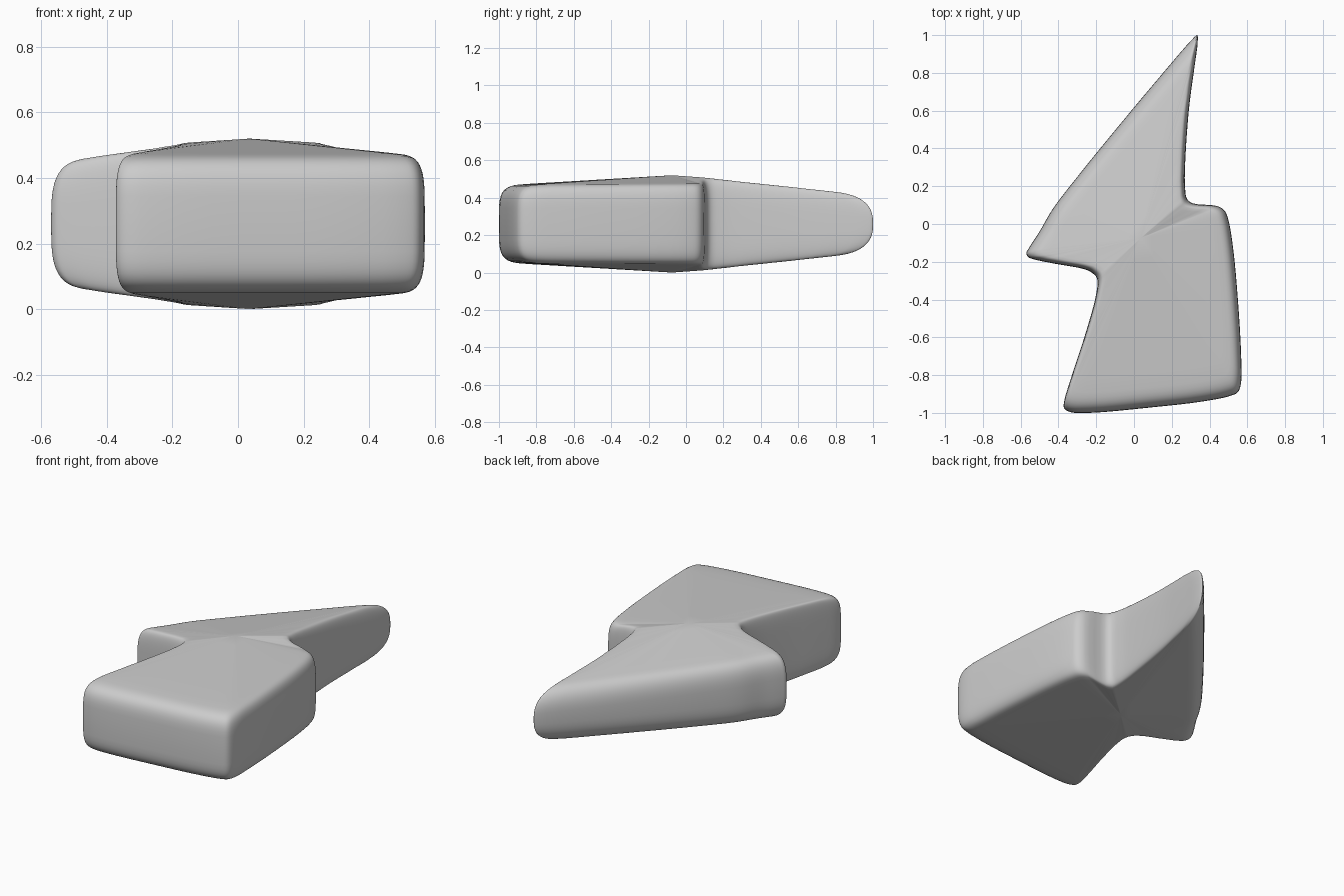
import bpy, bmesh
from math import sin, cos, pi
from mathutils import Vector

if "Cube" in bpy.data.objects:
    bpy.data.objects.remove(bpy.data.objects["Cube"])

# Outline seen from above, anticlockwise from the tip
OUTLINE = [Vector(p) for p in (
    (.335, 1), (.32, .99), (.12, .76), (-.13, .46), (-.30, .25), (-.43, .08), (-.50, -.04),
    (-.555, -.125), (-.57, -.155), (-.56, -.175), (-.53, -.187), (-.42, -.21), (-.26, -.24),
    (-.22, -.26), (-.195, -.29), (-.20, -.37), (-.26, -.59), (-.335, -.82), (-.37, -.94),
    (-.37, -.975), (-.34, -.995), (-.24, -1), (.10, -.97), (.36, -.94), (.51, -.91),
    (.55, -.89), (.567, -.84), (.567, -.69), (.55, -.40), (.525, -.13), (.50, .02),
    (.48, .07), (.44, .095), (.31, .11), (.28, .135), (.27, .20), (.27, .30), (.29, .60),
    (.32, .83), (.337, .96))]
# Corner index: (half thickness at the rim, squareness of the rim)
CORNERS = {0: (.15, 2.7), 8: (.185, 3.4), 14: (.245, 4.2), 19: (.205, 4.6),
           25: (.205, 4.6), 32: (.21, 4.4), 34: (.245, 4.2), 40: (.15, 2.7)}
CENTRE = Vector((.035, -.075))
MID_Z = PEAK = .26
RIM = .8          # fraction of the radius where the edge rounding begins
SUB = 4


def smooth_outline():
    """Catmull-Rom outline, with rim thickness and squareness at each point."""
    n = len(OUTLINE)
    length = [0]
    for i in range(n):
        length.append(length[-1] + (OUTLINE[(i + 1) % n] - OUTLINE[i]).length)
    keys = sorted(CORNERS)
    result = []
    for i in range(n):
        a, b, c, d = (OUTLINE[(i + k) % n] for k in (-1, 0, 1, 2))
        # centripetal knots avoid overshoot at the tight corners
        k1, k2, k3 = ((q - p).length ** .5 for p, q in ((a, b), (b, c), (c, d)))
        m1 = ((b - a) / k1 - (c - a) / (k1 + k2) + (c - b) / k2) * k2
        m2 = ((c - b) / k2 - (d - b) / (k2 + k3) + (d - c) / k3) * k2
        lo = max(k for k in keys if k <= i)
        hi = min(k for k in keys if k > i)
        for j in range(SUB):
            t = j / SUB
            p = (b * (2*t**3 - 3*t*t + 1) + m1 * (t**3 - 2*t*t + t)
                 + c * (3*t*t - 2*t**3) + m2 * (t**3 - t*t))
            s = length[i] + (length[i + 1] - length[i]) * t
            f = (s - length[lo]) / (length[hi] - length[lo])
            result.append((p, *(x + (y - x) * f for x, y in zip(CORNERS[lo], CORNERS[hi]))))
    return result


# Bolt body: rings run from the top peak, around the rim, to the bottom peak
points = smooth_outline()
bm = bmesh.new()


def add_ring(fn):
    ring = []
    for p, rim_h, power in points:
        scale, fall = fn(power)
        xy = CENTRE + (p - CENTRE) * scale
        z = MID_Z + (PEAK + (rim_h - PEAK) * scale) * fall
        ring.append(bm.verts.new((xy.x, xy.y, z)))
    return ring


def rim_profile(angle):
    def fn(power):
        u = max(cos(angle), 0) ** (2 / power)
        v = abs(sin(angle)) ** (2 / power)
        return RIM + (1 - RIM) * u, v if angle > 0 else -v
    return fn


inner = (.12, .3, .5, .68)
rings = [add_ring(lambda p, s=s: (s, 1)) for s in inner]
STEPS = 24
rings += [add_ring(rim_profile(pi / 2 - pi * k / STEPS)) for k in range(STEPS + 1)]
rings += [add_ring(lambda p, s=s: (s, -1)) for s in reversed(inner)]

count = len(points)
for r1, r2 in zip(rings, rings[1:]):
    for i in range(count):
        j = (i + 1) % count
        bm.faces.new((r1[i], r2[i], r2[j], r1[j]))
for ring, z in ((rings[0], MID_Z + PEAK), (rings[-1], MID_Z - PEAK)):
    peak = bm.verts.new((CENTRE.x, CENTRE.y, z))
    for i in range(count):
        bm.faces.new((peak, ring[i], ring[(i + 1) % count]))
bmesh.ops.recalc_face_normals(bm, faces=bm.faces)
for f in bm.faces:
    f.smooth = True

mesh = bpy.data.meshes.new("lightning_bolt")
bm.to_mesh(mesh)
bm.free()
bpy.context.collection.objects.link(bpy.data.objects.new("lightning_bolt", mesh))
